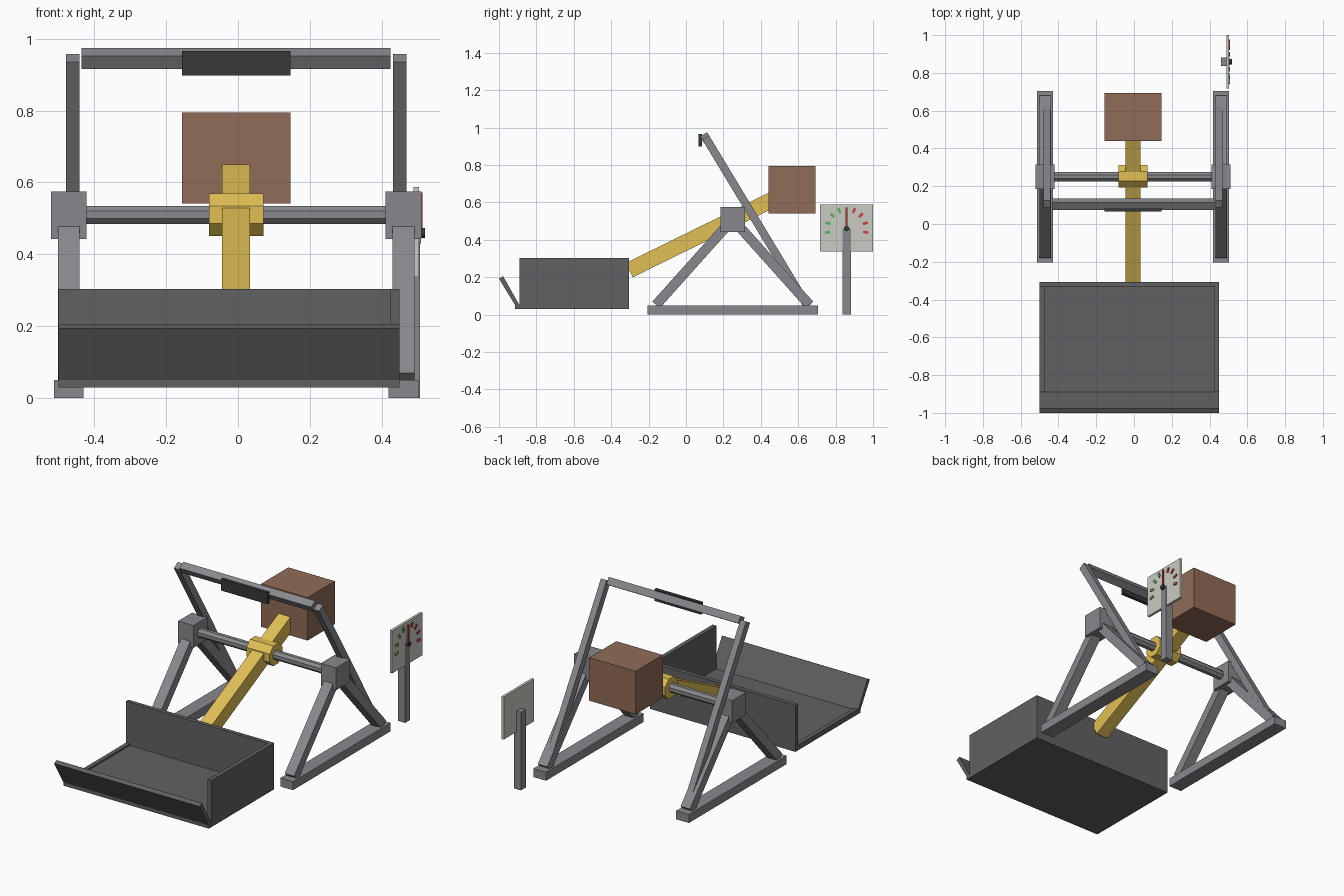
import bpy, bmesh, math
from mathutils import Matrix, Vector

if "Cube" in bpy.data.objects:
    bpy.data.objects.remove(bpy.data.objects["Cube"])

CX = -0.005   # centre line of the machine


def material(name, r, g, b):
    m = bpy.data.materials.new(name)
    m.diffuse_color = (r, g, b, 1)
    m.use_nodes = True
    m.node_tree.nodes["Principled BSDF"].inputs["Base Color"].default_value = m.diffuse_color
    return m


GREY = material("steel", 0.25, 0.25, 0.27)
DARK = material("dark_steel", 0.12, 0.12, 0.125)
BLACK = material("black", 0.04, 0.04, 0.04)
YELLOW = material("yellow", 0.75, 0.52, 0.09)
BROWN = material("brown", 0.28, 0.15, 0.095)
PLATE = material("dial_face", 0.6, 0.6, 0.55)
RED = material("red", 0.6, 0.06, 0.05)
GREEN = material("green", 0.1, 0.45, 0.12)


def finish(name, bm, mat):
    bmesh.ops.recalc_face_normals(bm, faces=bm.faces)
    me = bpy.data.meshes.new(name)
    bm.to_mesh(me)
    bm.free()
    me.materials.append(mat)
    ob = bpy.data.objects.new(name, me)
    bpy.context.collection.objects.link(ob)
    return ob


def box(name, x, y, z, mat):
    """Box from (min, max) ranges."""
    return prism(name, [(y[0], z[0]), (y[1], z[0]), (y[1], z[1]), (y[0], z[1])], x, mat)


def prism(name, profile, x, mat):
    """Extrude a (y, z) profile along x."""
    bm = bmesh.new()
    f = bm.faces.new([bm.verts.new((x[0], y, z)) for y, z in profile])
    ext = bmesh.ops.extrude_face_region(bm, geom=[f])["geom"]
    verts = [v for v in ext if isinstance(v, bmesh.types.BMVert)]
    bmesh.ops.translate(bm, verts=verts, vec=(x[1] - x[0], 0, 0))
    return finish(name, bm, mat)


def beam(name, a, b, thick, x, mat):
    """Bar of given thickness between two (y, z) points."""
    a, b = Vector(a), Vector(b)
    d = (b - a).normalized()
    n = Vector((-d.y, d.x)) * thick / 2
    return prism(name, [a - n, b - n, b + n, a + n], x, mat)


def rod(name, x, y, z, apothem, sides, mat):
    r = apothem / math.cos(math.pi / sides)
    pts = [(y + r * math.cos((i + .5) * 2 * math.pi / sides),
            z + r * math.sin((i + .5) * 2 * math.pi / sides)) for i in range(sides)]
    return prism(name, pts, x, mat)


def span(c, w):
    return (c - w / 2, c + w / 2)


# side frames
for side, s in (("left", -1), ("right", 1)):
    x = CX + s * 0.466
    box(side + "_base_rail", span(x, 0.083), (-0.205, 0.705), (0, 0.05), GREY)
    beam(side + "_front_leg", (-0.16, 0.052), (0.25, 0.51), 0.053, span(x, 0.061), GREY)
    beam(side + "_rear_leg", (0.66, 0.052), (0.25, 0.51), 0.053, span(x, 0.061), GREY)
    box(side + "_bearing_block", span(x, 0.1), (0.185, 0.315), (0.443, 0.575), GREY)
    beam(side + "_stop_arm", (0.65, 0.045), (0.105, 0.947), 0.043,
         span(CX + s * 0.455, 0.038), GREY)

# stop bar and pad
beam("stop_bar", (0.086, 0.934), (0.124, 0.957), 0.042, span(CX, 0.86), GREY)
box("stop_pad", span(CX, 0.303), (0.066, 0.086), (0.898, 0.966), BLACK)

# axle, collar, swinging beam and counterweight
rod("axle", span(CX, 0.84), 0.25, 0.51, 0.025, 8, GREY)
rod("axle_collar", span(CX, 0.152), 0.253, 0.51, 0.059, 8, YELLOW)
beam("swing_beam", (-0.303, 0.238), (0.54, 0.652), 0.085, span(CX, 0.078), YELLOW)
box("counterweight", span(CX, 0.303), (0.44, 0.693), (0.541, 0.795), BROWN)

# bucket
bx = (-0.5, 0.45)
box("bucket_floor", bx, (-0.914, -0.306), (0.03, 0.05), DARK)
box("bucket_back", bx, (-0.33, -0.306), (0.03, 0.304), DARK)
box("bucket_right_side", (0.425, 0.45), (-0.89, -0.306), (0.03, 0.304), DARK)
box("bucket_left_lip", (-0.5, -0.475), (-0.89, -0.306), (0.03, 0.06), DARK)
prism("bucket_front_flap", [(-0.912, 0.047), (-0.888, 0.047), (-0.978, 0.205), (-1.0, 0.193)],
      bx, DARK)

# gauge
gy, gz = 0.859, 0.46
box("gauge_post", (0.46, 0.506), span(gy, 0.046), (0, gz), GREY)
box("gauge_plate", (0.489, 0.504), (0.717, 1.0), (0.337, 0.588), PLATE)
for i, deg in enumerate((-11, 16, 43, 68)):
    for s, word, mat in ((-1, "green", GREEN), (1, "red", RED)):
        d = Vector((s * math.cos(math.radians(deg)), math.sin(math.radians(deg))))
        c = Vector((gy, gz))
        beam(f"{word}_tick_{i + 1}", c + d * 0.09, c + d * 0.118, 0.014, (0.503, 0.509), mat)
box("gauge_needle", (0.506, 0.514), span(gy, 0.01), (gz, 0.572), RED)
rod("gauge_hub", (0.5, 0.52), gy, gz, 0.014, 12, BLACK)
